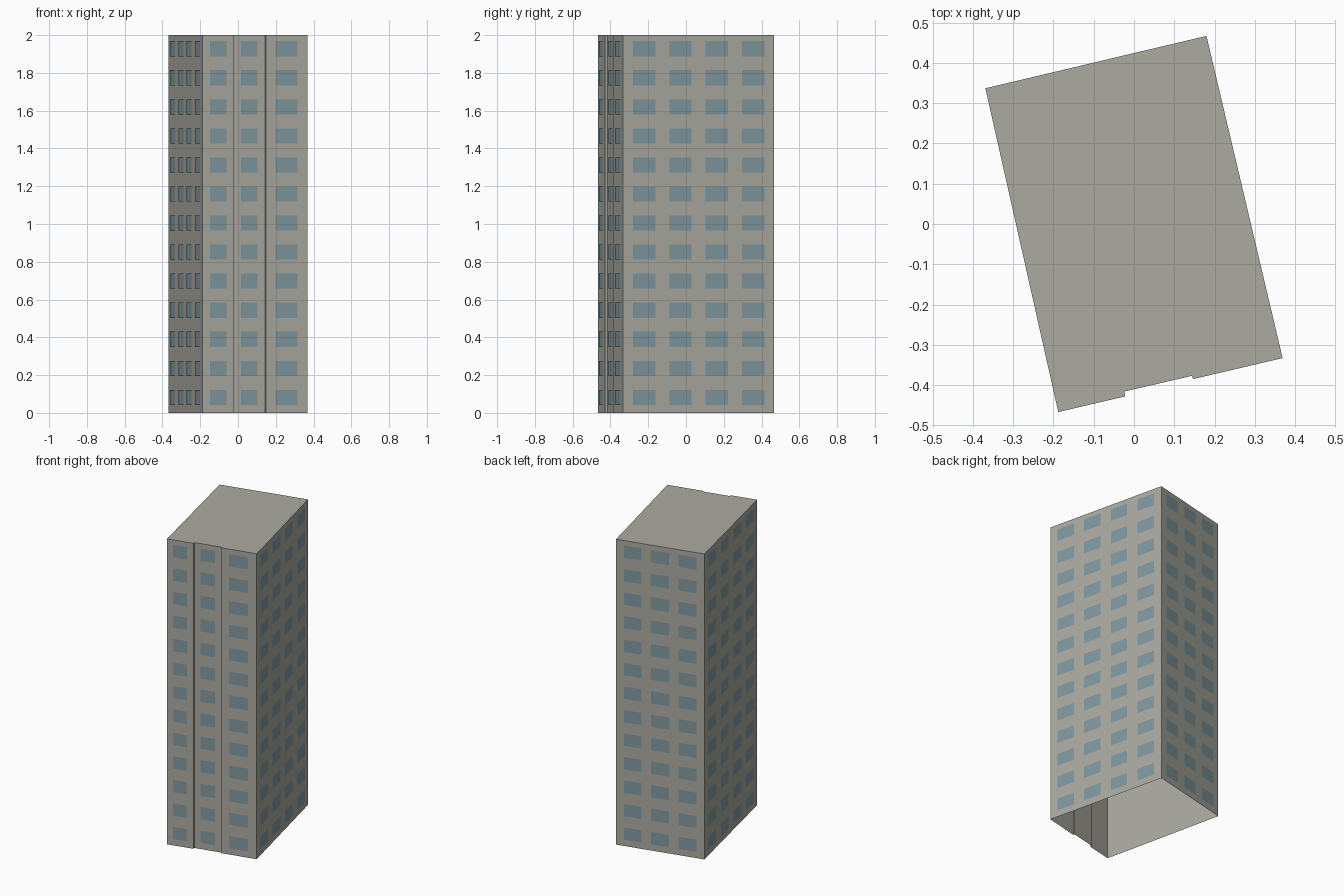
import bpy
import bmesh
from mathutils import Vector

cube = bpy.data.objects.get("Cube")
if cube:
    bpy.data.objects.remove(cube, do_unlink=True)

HEIGHT = 2.0
FLOORS = 13
STOREY = HEIGHT / FLOORS
WINDOW_HEIGHT = 0.08
OFFSET = 0.002


def material(name, colour):
    mat = bpy.data.materials.new(name)
    mat.use_nodes = True
    mat.diffuse_color = colour
    mat.node_tree.nodes["Principled BSDF"].inputs["Base Color"].default_value = colour
    return mat


def finish(bm, name, mat):
    mesh = bpy.data.meshes.new(name)
    bm.to_mesh(mesh)
    bm.free()
    mesh.materials.append(mat)
    obj = bpy.data.objects.new(name, mesh)
    bpy.context.collection.objects.link(obj)
    return obj


concrete = material("warm grey concrete", (0.41, 0.403, 0.356, 1))
glass = material("blue grey glass", (0.216, 0.319, 0.352, 1))

# Footprint, counter-clockwise from the front right-hand corner
outline = [Vector(p) for p in (
    (-0.188, -0.467), (-0.022, -0.428), (-0.024, -0.416), (0.144, -0.377),
    (0.147, -0.385), (0.369, -0.333), (0.180, 0.467), (-0.369, 0.337))]

# Tower shell: walls and flat roof, open underneath
bm = bmesh.new()
base = [bm.verts.new((p.x, p.y, 0)) for p in outline]
top = [bm.verts.new((p.x, p.y, HEIGHT)) for p in outline]
for i in range(len(outline)):
    j = (i + 1) % len(outline)
    bm.faces.new((base[i], base[j], top[j], top[i]))
bm.faces.new(top)
finish(bm, "tower_shell", concrete)


def window_grid(name, wall, columns, first, width):
    """Rows of thin panes; first and width are fractions of the wall length."""
    a = outline[wall]
    along = outline[(wall + 1) % len(outline)] - a
    out = Vector((along.y, -along.x)).normalized() * OFFSET
    step = (1 - 2 * first - width) / (columns - 1) if columns > 1 else 0
    bm = bmesh.new()
    for c in range(columns):
        left = a + along * (first + c * step) + out
        right = left + along * width
        for floor in range(FLOORS):
            low = (floor + 0.5) * STOREY + 0.005 - WINDOW_HEIGHT / 2
            high = low + WINDOW_HEIGHT
            bm.faces.new([bm.verts.new((p.x, p.y, z)) for p, z in (
                (left, low), (right, low), (right, high), (left, high))])
    finish(bm, name, glass)


# Windows on each wall
window_grid("front_right_windows", 0, 1, 0.23, 0.53)
window_grid("front_middle_windows", 2, 1, 0.23, 0.53)
window_grid("front_left_windows", 4, 1, 0.23, 0.53)
window_grid("left_side_windows", 5, 4, 0.065, 0.148)
window_grid("back_windows", 6, 3, 0.09, 0.2)
window_grid("right_side_windows", 7, 4, 0.065, 0.148)
